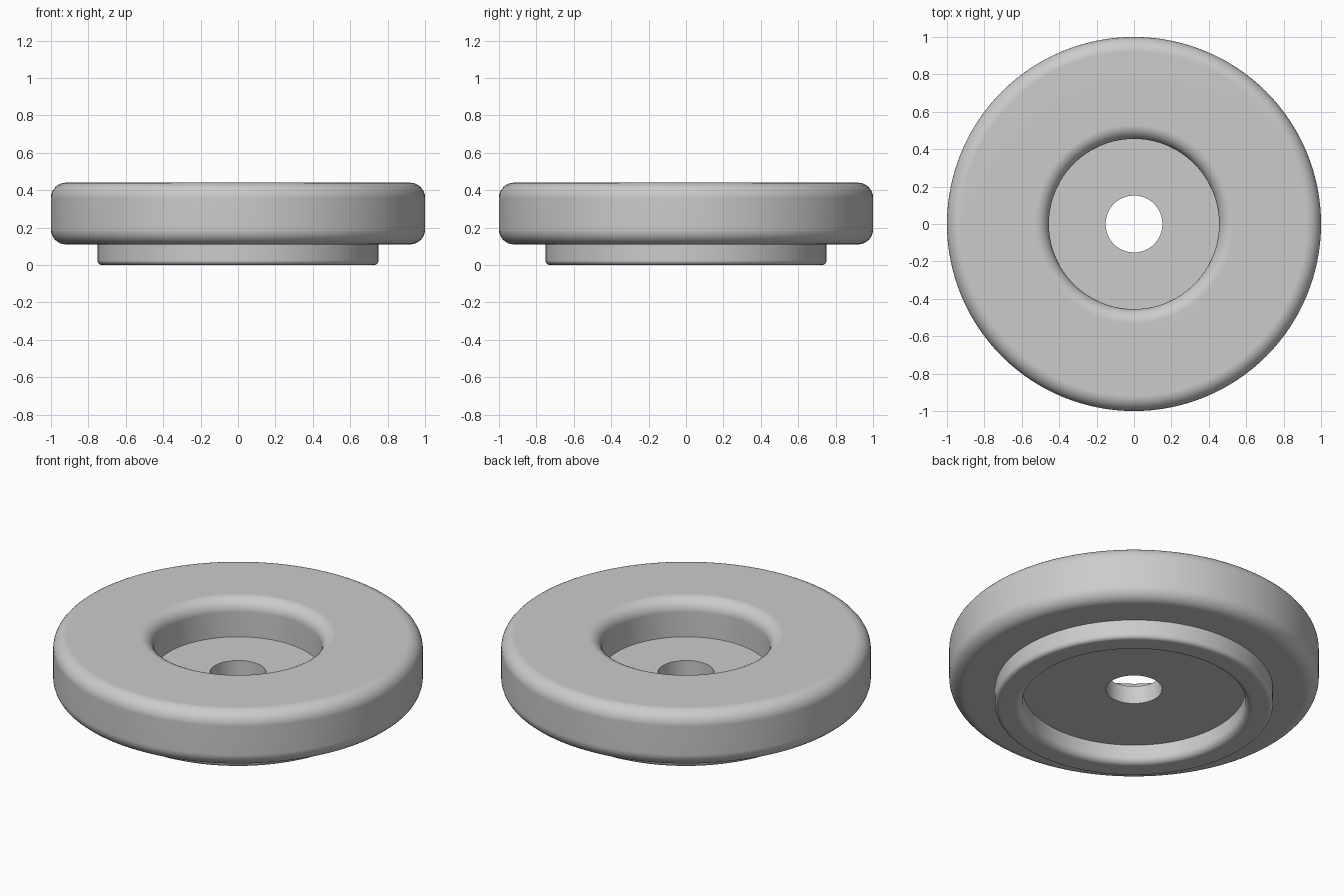
import bpy, bmesh, math
from mathutils import Vector

cube = bpy.data.objects.get("Cube")
if cube:
    bpy.data.objects.remove(cube, do_unlink=True)

SEGMENTS = 128
FILLET_STEPS = 8

# Plain grey finish
grey = bpy.data.materials.new("light_grey")
grey.use_nodes = True
colour = (0.6, 0.6, 0.6, 1)
grey.diffuse_color = colour
grey.node_tree.nodes["Principled BSDF"].inputs["Base Color"].default_value = colour


def rounded_profile(corners):
    """Closed (radius, height, fillet) outline with right-angle corners rounded."""
    points = []
    for i, (r, z, fillet) in enumerate(corners):
        here = Vector((r, z))
        if not fillet:
            points.append(here)
            continue
        to_prev = (Vector(corners[i - 1][:2]) - here).normalized()
        to_next = (Vector(corners[(i + 1) % len(corners)][:2]) - here).normalized()
        centre = here + fillet * (to_prev + to_next)
        for k in range(FILLET_STEPS + 1):
            a = k / FILLET_STEPS * math.pi / 2
            points.append(centre - fillet * (to_next * math.cos(a) + to_prev * math.sin(a)))
    return points


def lathe(name, corners, material):
    """Revolve the rounded outline around the vertical axis."""
    bm = bmesh.new()
    verts = [bm.verts.new((p.x, 0, p.y)) for p in rounded_profile(corners)]
    edges = [bm.edges.new((v, verts[(i + 1) % len(verts)])) for i, v in enumerate(verts)]
    bmesh.ops.spin(bm, geom=verts + edges, cent=(0, 0, 0), axis=(0, 0, 1),
                   angle=math.tau, steps=SEGMENTS, use_merge=True)
    bmesh.ops.remove_doubles(bm, verts=bm.verts, dist=1e-5)
    bmesh.ops.recalc_face_normals(bm, faces=bm.faces)
    mesh = bpy.data.meshes.new(name)
    bm.to_mesh(mesh)
    bm.free()
    mesh.materials.append(material)
    obj = bpy.data.objects.new(name, mesh)
    bpy.context.collection.objects.link(obj)
    bpy.ops.object.select_all(action='DESELECT')
    obj.select_set(True)
    bpy.context.view_layer.objects.active = obj
    bpy.ops.object.shade_smooth_by_angle(angle=math.radians(35))
    # Keep the broad flat rings flat beside their fillets
    weighted = obj.modifiers.new("flat_rings", 'WEIGHTED_NORMAL')
    weighted.keep_sharp = True
    return obj


web_bottom, web_top, top = 0.11, 0.217, 0.44
lathe("flanged_disc", [
    # central hole and lower recess
    (0.152, web_bottom, 0),
    (0.603, web_bottom, 0),
    # foot ring
    (0.603, 0, 0.04),
    (0.752, 0, 0.025),
    (0.752, web_bottom, 0),
    # main rim
    (1.0, web_bottom, 0.08),
    (1.0, top, 0.08),
    # upper recess down to the web
    (0.455, top, 0.075),
    (0.455, web_top, 0),
    (0.152, web_top, 0),
], grey)
